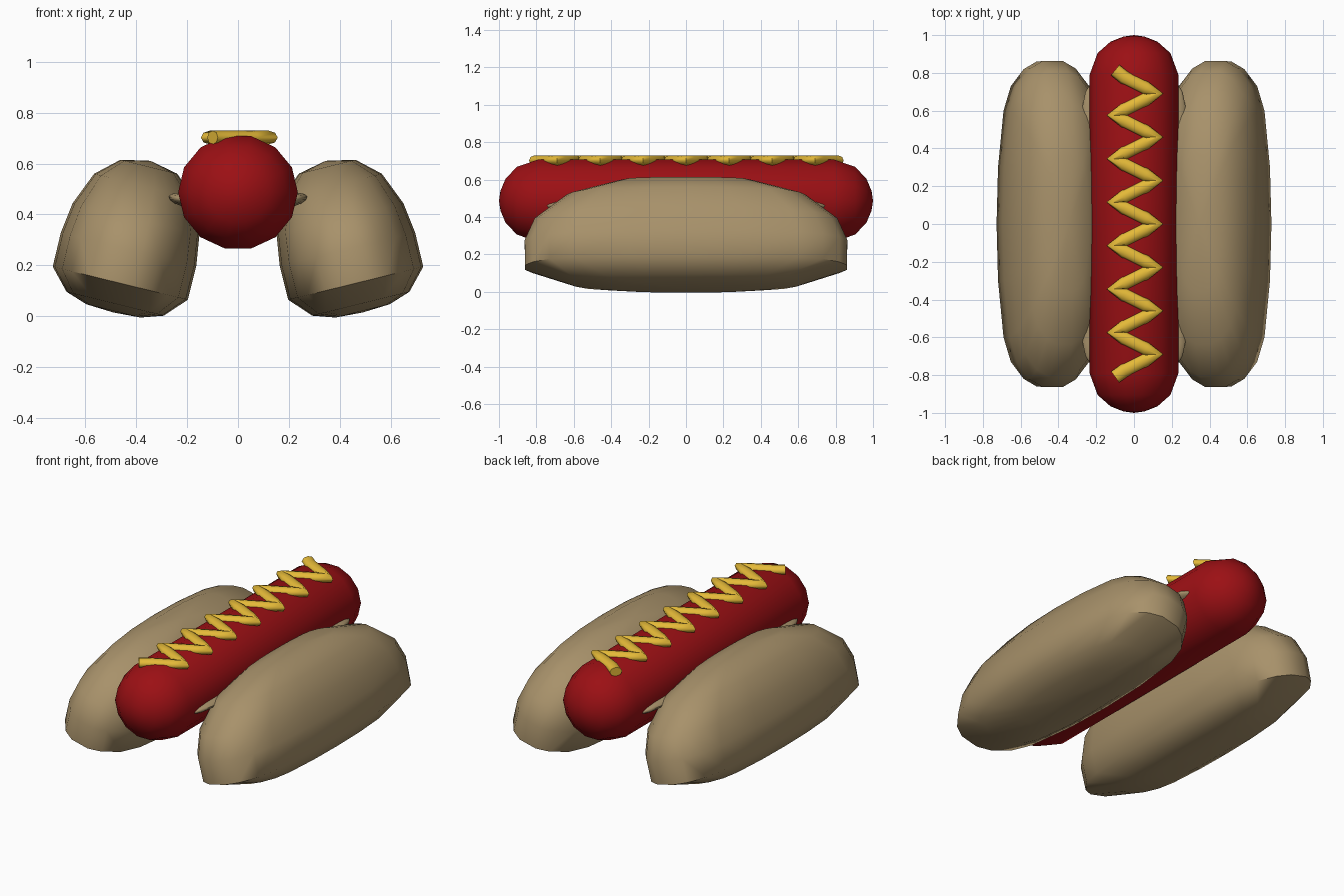
import bpy, bmesh, math
from mathutils import Matrix, Vector

if "Cube" in bpy.data.objects:
    bpy.data.objects.remove(bpy.data.objects["Cube"])


def material(name, rgb):
    m = bpy.data.materials.new(name)
    m.diffuse_color = (*rgb, 1)
    m.use_nodes = True
    m.node_tree.nodes["Principled BSDF"].inputs["Base Color"].default_value = m.diffuse_color
    return m


BUN = material("bun tan", (0.39, 0.285, 0.145))
RED = material("sausage red", (0.33, 0.005, 0.007))
YELLOW = material("mustard yellow", (0.78, 0.49, 0.04))


def smooth(ob, angle):
    bpy.ops.object.select_all(action='DESELECT')
    ob.select_set(True)
    bpy.context.view_layer.objects.active = ob
    bpy.ops.object.shade_smooth_by_angle(angle=math.radians(angle))


def loft(name, outline, levels, matrix, mat, angle):
    """Stack scaled copies of an outline: levels are (height, scale), ends close to a point."""
    bm = bmesh.new()
    rings = []
    for h, s in levels:
        if s == 0:
            rings.append([bm.verts.new((0, 0, h))])
        else:
            rings.append([bm.verts.new((x * s, y * s, h)) for x, y in outline])
    n = len(outline)
    for a, b in zip(rings, rings[1:]):
        for i in range(n):
            j = (i + 1) % n
            if len(a) == 1:
                bm.faces.new((a[0], b[i], b[j]))
            elif len(b) == 1:
                bm.faces.new((a[i], a[j], b[0]))
            else:
                bm.faces.new((a[i], a[j], b[j], b[i]))
    bm.transform(matrix)
    bmesh.ops.recalc_face_normals(bm, faces=bm.faces)
    me = bpy.data.meshes.new(name)
    bm.to_mesh(me)
    bm.free()
    ob = bpy.data.objects.new(name, me)
    bpy.context.collection.objects.link(ob)
    me.materials.append(mat)
    smooth(ob, angle)
    return ob


def mirror_x(ob):
    ob.modifiers.new("mirror", 'MIRROR').use_mirror_merge = False


# Bun halves: domed loaves leaning inward
quarter = [(0.273, 0), (0.265, 0.3), (0.235, 0.6), (0.195, 0.73), (0.125, 0.82), (0.055, 0.86)]
half = quarter + [(-x, y) for x, y in reversed(quarter)]
outline = half + [(x, -y) for x, y in reversed(half[1:-1])]
levels = [(-0.118, 0), (-0.112, 0.4), (-0.083, 0.72), (0, 1), (0.138, 1.003),
          (0.26, 0.94), (0.393, 0.74), (0.471, 0.42), (0.495, 0)]
lean = Matrix.Translation((0.4625, 0, 0.13)) @ Matrix.Rotation(math.radians(-13.8), 4, 'Y')
mirror_x(loft("bun_half", outline, levels, lean, BUN, 60))

# Inner bun lip, peeking out beside the sausage near both ends
circle = [(math.cos(math.tau * i / 14), math.sin(math.tau * i / 14)) for i in range(14)]
lip = [(-0.76, 0), (-0.74, 0.45), (-0.70, 0.8), (-0.63, 1), (0.63, 1), (0.70, 0.8), (0.74, 0.45), (0.76, 0)]
lay = Matrix.Rotation(math.radians(90), 4, 'X')
place = (Matrix.Translation((0.2, 0, 0.455)) @ Matrix.Rotation(math.radians(-12), 4, 'Y')
         @ Matrix.Diagonal((0.073, 1, 0.027, 1)) @ lay)
mirror_x(loft("bun_lip", circle, lip, place, BUN, 60))

# Sausage
caps = [(1.0, 0), (0.992, 0.24), (0.965, 0.53), (0.905, 0.82), (0.79, 1)]
levels = [(-y, s) for y, s in caps] + [(y, s) for y, s in reversed(caps)]
place = Matrix.Translation((0, 0, 0.487)) @ Matrix.Diagonal((0.235, 1, 0.226, 1)) @ lay
loft("sausage", circle, levels, place, RED, 45)

# Mustard zigzag
corners = [Vector((0.12 if i % 2 else -0.11, 0.805 - 0.115 * i, 0)) for i in range(15)]
path = [Vector((-0.10, 0.815, 0))]
for a, b in zip(corners, corners[1:]):
    path += [a.lerp(b, 0.25), a.lerp(b, 0.75), b]
path[-1] = Vector((-0.10, -0.81, 0))
cu = bpy.data.curves.new("mustard", 'CURVE')
cu.dimensions = '3D'
cu.twist_mode = 'Z_UP'
cu.bevel_depth = 0.036
cu.bevel_resolution = 2
cu.use_fill_caps = True
sp = cu.splines.new('POLY')
sp.points.add(len(path) - 1)
for p, co in zip(sp.points, path):
    p.co = (*co, 1)
cu.materials.append(YELLOW)
mustard = bpy.data.objects.new("mustard", cu)
bpy.context.collection.objects.link(mustard)
mustard.location.z = 0.702
mustard.scale.z = 0.75
bpy.ops.object.select_all(action='DESELECT')
mustard.select_set(True)
bpy.context.view_layer.objects.active = mustard
bpy.ops.object.convert(target='MESH')
smooth(bpy.context.view_layer.objects.active, 50)
